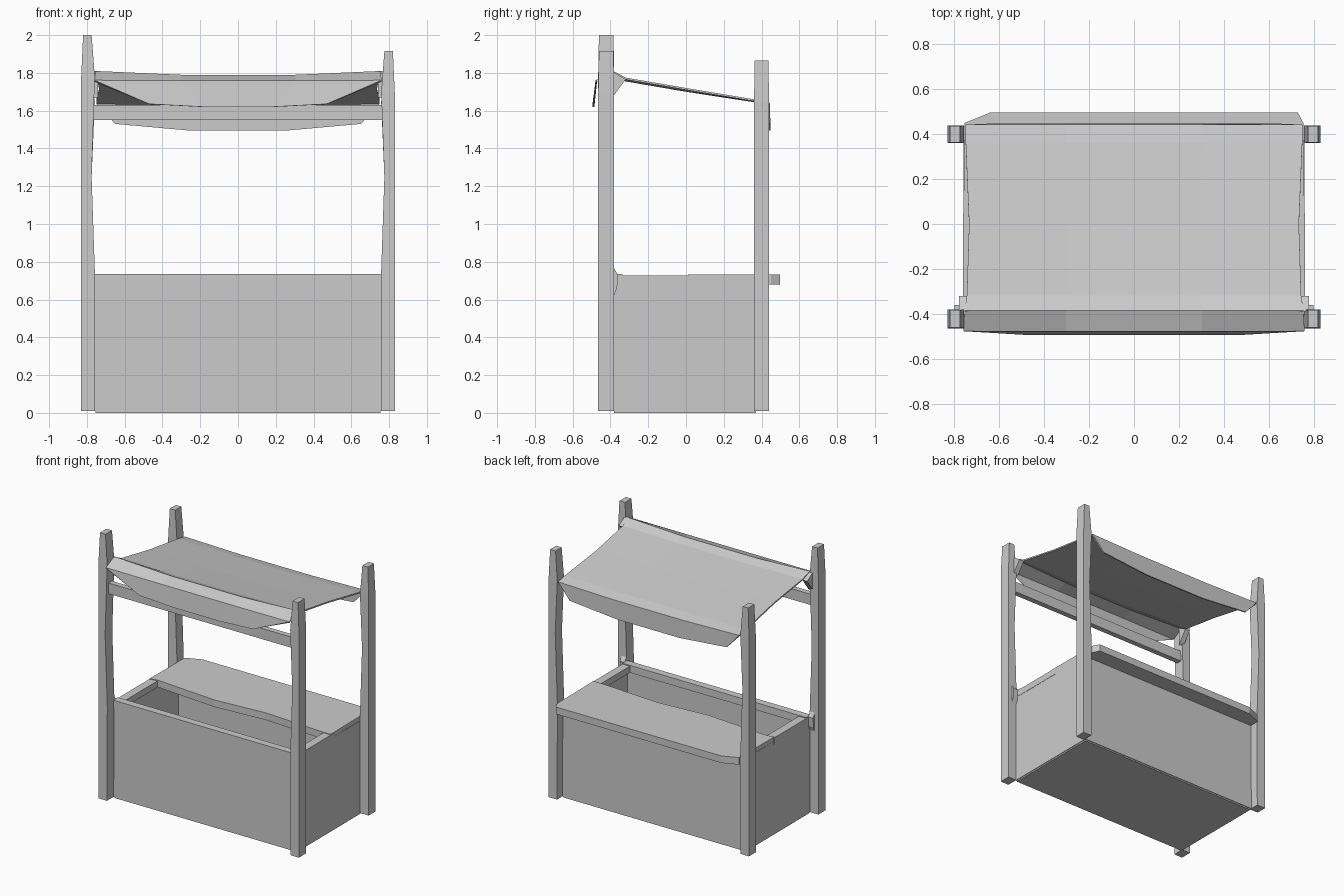
import bpy, bmesh

if "Cube" in bpy.data.objects:
    bpy.data.objects.remove(bpy.data.objects["Cube"])

def finish(bm, name):
    bmesh.ops.recalc_face_normals(bm, faces=bm.faces[:])
    me = bpy.data.meshes.new(name)
    bm.to_mesh(me)
    bm.free()
    ob = bpy.data.objects.new(name, me)
    bpy.context.collection.objects.link(ob)
    return ob

def box(name, x0, x1, y0, y1, z0, z1):
    bm = bmesh.new()
    bmesh.ops.create_cube(bm, size=1)
    for v in bm.verts:
        v.co.x = x1 if v.co.x > 0 else x0
        v.co.y = y1 if v.co.y > 0 else y0
        v.co.z = z1 if v.co.z > 0 else z0
    return finish(bm, name)

def loft(name, rings):
    """Closed tube through rectangular rings (x0, x1, y0, y1, z)."""
    bm = bmesh.new()
    prev = None
    for x0, x1, y0, y1, z in rings:
        ring = [bm.verts.new(p) for p in
                ((x0, y0, z), (x1, y0, z), (x1, y1, z), (x0, y1, z))]
        if prev:
            for i in range(4):
                j = (i + 1) % 4
                bm.faces.new((prev[i], prev[j], ring[j], ring[i]))
        else:
            bm.faces.new(ring[::-1])
        prev = ring
    bm.faces.new(prev)
    return finish(bm, name)

def prism(name, pts, axis, a, b):
    """Extrude a 2D outline along x (yz points) or z (xy points)."""
    bm = bmesh.new()
    put = (lambda p, t: (t, p[0], p[1])) if axis == 'x' else (lambda p, t: (p[0], p[1], t))
    f = bm.faces.new([bm.verts.new(put(p, a)) for p in pts])
    ext = bmesh.ops.extrude_face_region(bm, geom=[f])['geom']
    for v in ext:
        if isinstance(v, bmesh.types.BMVert):
            v.co['xyz'.index(axis)] = b
    return finish(bm, name)

# Hand-cut corner posts, tapering to the top
def post(name, s, y0, y1, top):
    rings = []
    for z, inner, outer in ((0.01, 0.76, 0.83), (0.72, 0.757, 0.83), (1.25, 0.775, 0.83),
                            (top - 0.22, 0.758, 0.83), (top, 0.775, 0.82)):
        xs = sorted((s * inner, s * outer))
        t = 0.004 if z == top else 0
        rings.append((xs[0], xs[1], y0 + t, y1 - t, z))
    loft(name, rings)

post("front_left_post", -1, -0.465, -0.38, 2.0)
post("front_right_post", 1, -0.465, -0.38, 1.915)
post("back_left_post", -1, 0.36, 0.44, 1.865)
post("back_right_post", 1, 0.36, 0.44, 1.865)

# Open-topped stall body
box("floor", -0.755, 0.755, -0.38, 0.37, 0.0, 0.02)
box("front_panel", -0.745, 0.745, -0.385, -0.365, 0.01, 0.69)
box("back_panel", -0.75, 0.75, 0.355, 0.375, 0.01, 0.69)
for s, side in ((-1, "left"), (1, "right")):
    xs = sorted((s * 0.74, s * 0.76))
    box(side + "_panel", xs[0], xs[1], -0.385, 0.375, 0.01, 0.70)
    xs = sorted((s * 0.70, s * 0.762))
    box(side + "_rim", xs[0], xs[1], -0.37, 0.05, 0.68, 0.728)
    # Small wedges where the counter and roof meet the front posts
    xs = sorted((s * 0.76, s * 0.80))
    prism(side + "_counter_wedge", [(-0.39, 0.78), (-0.36, 0.73), (-0.365, 0.66), (-0.39, 0.60)],
          'x', *xs)
    xs = sorted((s * 0.74, s * 0.78))
    prism(side + "_roof_wedge", [(-0.39, 1.81), (-0.32, 1.765), (-0.39, 1.67)], 'x', *xs)
box("front_rim", -0.76, 0.76, -0.39, -0.335, 0.68, 0.735)

# Counter board overhanging at the back, slightly wavy front edge
prism("counter", [(-0.70, 0.05), (-0.2, 0.01), (0.2, 0.04), (0.70, 0.01), (0.76, 0.01),
                  (0.755, 0.45), (0.73, 0.497), (-0.64, 0.497), (-0.755, 0.45), (-0.76, 0.04)],
      'z', 0.68, 0.733)

# Rail between the front posts
box("upper_front_rail", -0.77, 0.77, -0.44, -0.40, 1.55, 1.63)

# Cloth canopy: profile rows of (y, z, half width, sag at the middle)
rows = [(-0.49, 1.635, 0.47, 0.015), (-0.475, 1.757, 0.76, 0.0), (-0.385, 1.805, 0.755, 0.02),
        (-0.32, 1.77, 0.745, 0.01), (0.0, 1.715, 0.735, 0.01), (0.36, 1.655, 0.75, 0.005),
        (0.44, 1.64, 0.75, 0.01), (0.442, 1.53, 0.65, 0.035)]
cols = [-1, -0.4, 0.4, 1]
bm = bmesh.new()
grid = []
for y, z, w, sag in rows:
    grid.append([bm.verts.new((c * w, y, z - sag * (abs(c) < 1))) for c in cols])
for a, b in zip(grid, grid[1:]):
    for i in range(len(cols) - 1):
        bm.faces.new((a[i], a[i + 1], b[i + 1], b[i]))
canopy = finish(bm, "canopy")
mod = canopy.modifiers.new("thickness", 'SOLIDIFY')
mod.thickness = 0.01
mod.offset = 0
